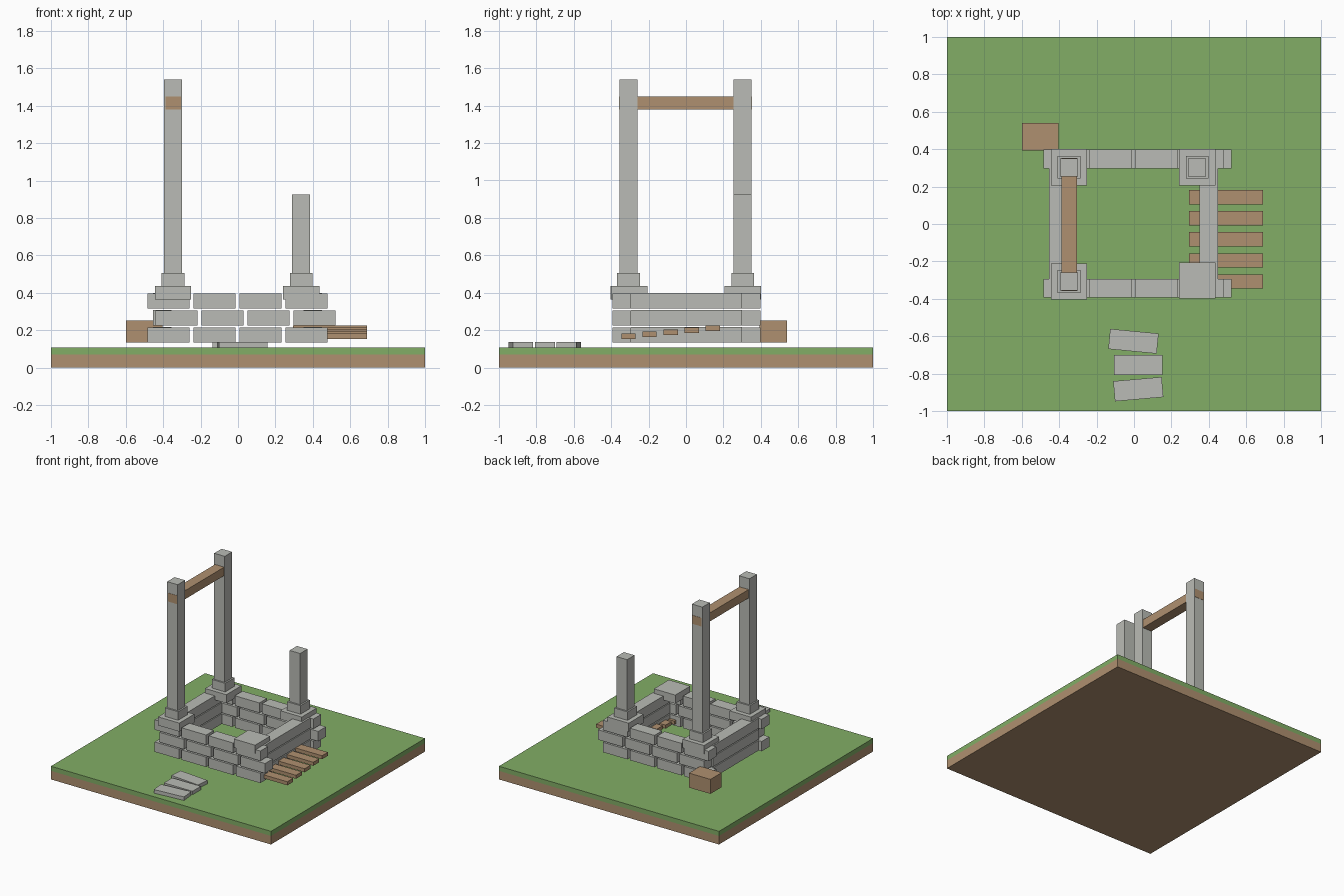
import bpy, math

if "Cube" in bpy.data.objects:
    bpy.data.objects.remove(bpy.data.objects["Cube"])


def material(name, rgb):
    m = bpy.data.materials.new(name)
    m.diffuse_color = (*rgb, 1.0)
    m.use_nodes = True
    m.node_tree.nodes["Principled BSDF"].inputs["Base Color"].default_value = m.diffuse_color
    return m


STONE = material("grey stone", (0.49, 0.50, 0.465))
WOOD = material("brown wood", (0.43, 0.28, 0.16))
GRASS = material("green grass", (0.223, 0.42, 0.133))


def box(name, x, y, z, mat, turn=0.0):
    """Box from (min, max) ranges, optionally turned about z."""
    size = [r[1] - r[0] for r in (x, y, z)]
    mid = [(r[0] + r[1]) / 2 for r in (x, y, z)]
    bpy.ops.mesh.primitive_cube_add(size=1, location=mid)
    ob = bpy.context.object
    ob.name = name
    for v in ob.data.vertices:
        v.co = [c * s for c, s in zip(v.co, size)]
    ob.rotation_euler.z = math.radians(turn)
    ob.data.materials.append(mat)
    return ob


def square(cx, cy, half):
    return (cx - half, cx + half), (cy - half, cy + half)


# ground slab: soil and turf
box("soil", (-1, 1), (-1, 1), (0, 0.07), WOOD)
box("turf", (-1, 1), (-1, 1), (0.07, 0.108), GRASS)

# three courses of wall stones, the middle one shifted sideways
for course in range(3):
    z0 = 0.133 + course * 0.091
    shift = 0.043 if course == 1 else 0.0
    for side, y in (("front", -0.343), ("back", 0.347)):
        for i in range(4):
            x0 = -0.483 + shift + i * 0.246
            box(f"{side}_wall_stone", (x0, x0 + 0.223), (y - 0.05, y + 0.05),
                (z0, z0 + 0.081), STONE)
    for side, x in (("left", -0.405), ("right", 0.40)):
        box(f"{side}_wall_stone", (x - 0.05, x + 0.05), (-0.295, 0.299),
            (z0, z0 + 0.083), STONE)

# corner caps, plinths and pillars (the front right pillar is missing)
corners = [("front_left", -0.347, -0.307, 1.54), ("back_left", -0.347, 0.303, 1.54),
           ("back_right", 0.338, 0.303, 0.925), ("front_right", 0.338, -0.302, None)]
for name, x, y, top in corners:
    box(name + "_cap", *square(x, y, 0.097), (0.365, 0.435), STONE)
    if top:
        box(name + "_plinth", *square(x, y, 0.061), (0.435, 0.505), STONE)
        box(name + "_pillar", *square(x, y, 0.048), (0.505, top), STONE)

# cross beam, its ends just showing on the pillar faces
box("cross_beam", (-0.388, -0.305), (-0.357, 0.353), (1.38, 1.45), WOOD)

# planks pushed through the right wall, rising toward the back
for i in range(5):
    y, z = -0.307 + i * 0.1125, 0.153 + i * 0.0105
    box("plank", (0.295, 0.69), (y - 0.038, y + 0.038), (z, z + 0.029), WOOD)

# crate behind the back left corner
box("crate", (-0.60, -0.405), (0.393, 0.54), (0.133, 0.252), WOOD)

# stepping stones in front
for x, y, turn in ((-0.003, -0.627, -5.5), (0.022, -0.754, 0), (0.023, -0.883, 5)):
    box("stepping_stone", (x - 0.13, x + 0.13), (y - 0.054, y + 0.054),
        (0.105, 0.137), STONE, turn)
